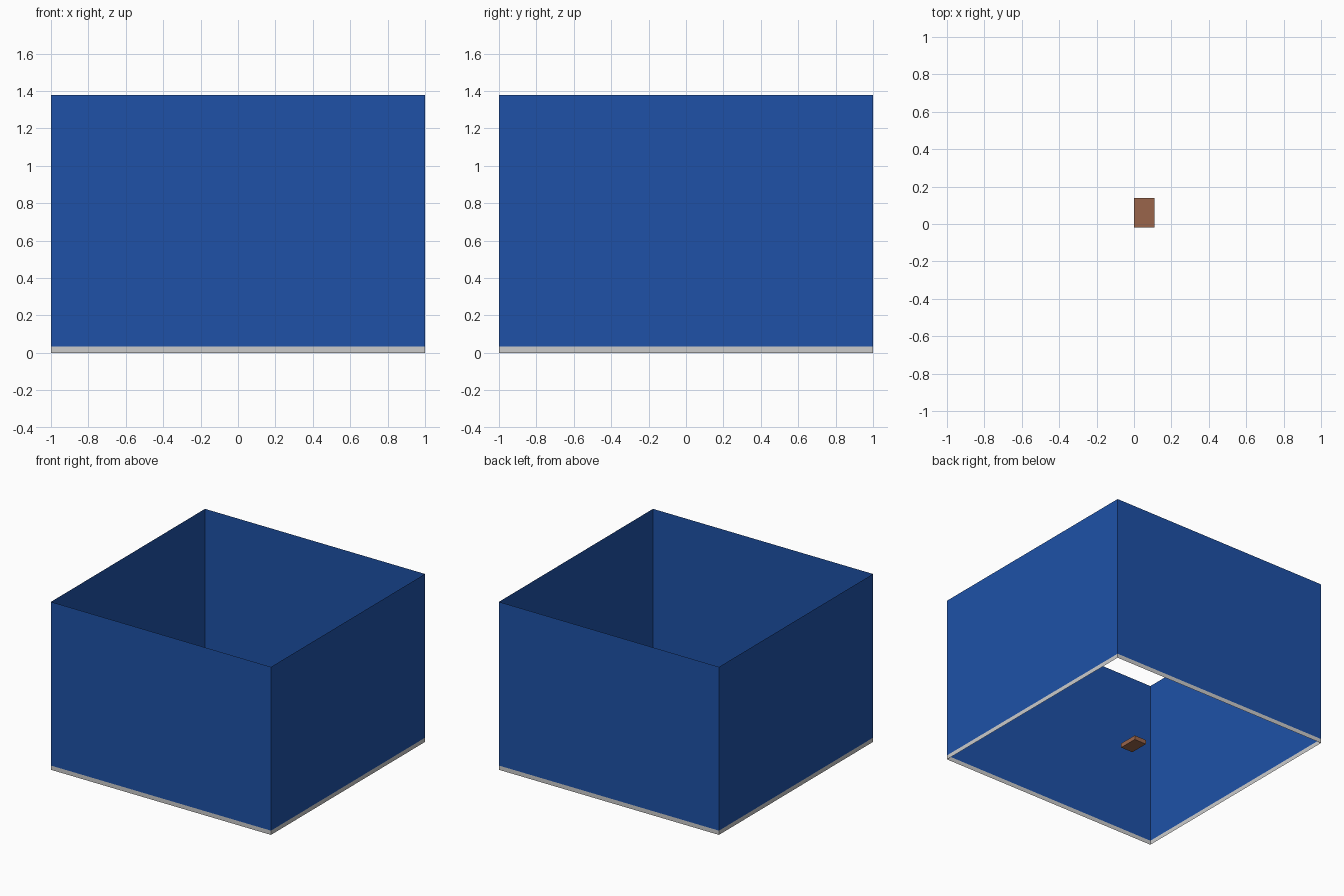
import bpy, bmesh

if "Cube" in bpy.data.objects:
    bpy.data.objects.remove(bpy.data.objects["Cube"])

def material(name, rgb):
    m = bpy.data.materials.new(name)
    m.diffuse_color = (*rgb, 1)
    m.use_nodes = True
    m.node_tree.nodes["Principled BSDF"].inputs["Base Color"].default_value = m.diffuse_color
    return m

def box(name, x, y, z, mat=None, capped=True):
    """Box between (min, max) ranges; uncapped leaves only the four sides."""
    bm = bmesh.new()
    bmesh.ops.create_cube(bm, size=1)
    for v in bm.verts:
        v.co = [r[0] + (c + 0.5) * (r[1] - r[0]) for c, r in zip(v.co, (x, y, z))]
    if not capped:
        bm.normal_update()
        caps = [f for f in bm.faces if abs(f.normal.z) > 0.5]
        bmesh.ops.delete(bm, geom=caps, context='FACES_ONLY')
    me = bpy.data.meshes.new(name)
    bm.to_mesh(me)
    bm.free()
    ob = bpy.data.objects.new(name, me)
    bpy.context.collection.objects.link(ob)
    if mat:
        me.materials.append(mat)
    return ob

blue = material("wall_blue", (0.013, 0.083, 0.39))
brown = material("box_brown", (0.32, 0.13, 0.07))
SIDE, SKIRT, TOP = (-1, 1), 0.035, 1.38

# Paper-thin walls, open above and below
box("walls", SIDE, SIDE, (SKIRT, TOP), blue, capped=False)
# Grey skirting strip under the walls
box("skirting", SIDE, SIDE, (0, SKIRT), capped=False)
# Small brown box near the middle
box("small_box", (0.0, 0.11), (-0.02, 0.14), (0, SKIRT), brown)
